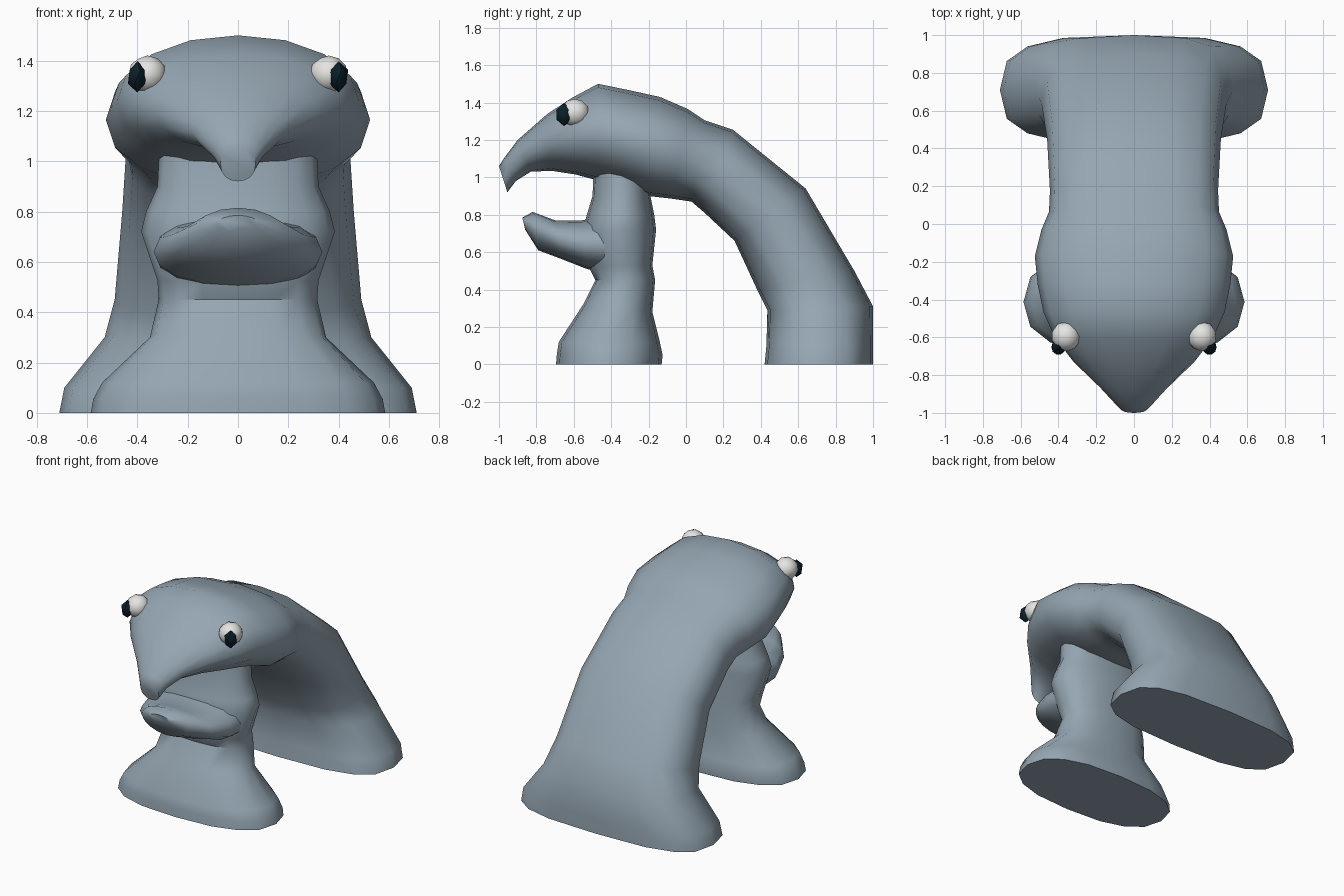
import bpy, bmesh, math
from mathutils import Vector


def material(name, rgb):
    m = bpy.data.materials.new(name)
    m.diffuse_color = (*rgb, 1)
    return m


SKIN = material("blue_grey", (0.30, 0.38, 0.445))
WHITE = material("eye_white", (0.78, 0.78, 0.77))
DARK = material("dark_teal", (0.003, 0.014, 0.022))


def finish(bm, name, mat, angle):
    bmesh.ops.recalc_face_normals(bm, faces=bm.faces)
    me = bpy.data.meshes.new(name)
    bm.to_mesh(me)
    bm.free()
    me.materials.append(mat)
    ob = bpy.data.objects.new(name, me)
    bpy.context.collection.objects.link(ob)
    bpy.ops.object.select_all(action='DESELECT')
    bpy.context.view_layer.objects.active = ob
    ob.select_set(True)
    bpy.ops.object.shade_smooth_by_angle(angle=math.radians(angle))
    return ob


def loft(name, sections, segs=16):
    """Each section: (outer y, z), (inner y, z), half width, roundness power."""
    bm = bmesh.new()
    rings = []
    for (ya, za), (yb, zb), w, n in sections:
        ring = []
        for i in range(segs):
            a = 2 * math.pi * i / segs
            c, s = math.cos(a), math.sin(a)
            x = w * math.copysign(abs(c) ** (2 / n), c)
            t = 0.5 + 0.5 * math.copysign(abs(s) ** (2 / n), s)
            ring.append(bm.verts.new((x, yb + (ya - yb) * t, zb + (za - zb) * t)))
        rings.append(ring)
    for r, q in zip(rings, rings[1:]):
        for i in range(segs):
            j = (i + 1) % segs
            bm.faces.new((r[i], r[j], q[j], q[i]))
    bm.faces.new(rings[0])
    bm.faces.new(rings[-1])
    return finish(bm, name, SKIN, 50)


# Upper beak, head and back, arching down to the wide rear foot
loft("head_and_back", [
    ((-1.00, 1.06), (-0.955, 0.92), 0.07, 2.2),
    ((-0.975, 1.10), (-0.91, 0.98), 0.105, 2),
    ((-0.90, 1.20), (-0.83, 1.03), 0.18, 2),
    ((-0.74, 1.34), (-0.72, 1.035), 0.32, 2),
    ((-0.61, 1.425), (-0.59, 1.015), 0.42, 2.1),
    ((-0.47, 1.50), (-0.46, 0.98), 0.48, 2.05),
    ((-0.30, 1.465), (-0.34, 0.95), 0.51, 2.1),
    ((-0.14, 1.43), (-0.20, 0.90), 0.525, 2.2),
    ((0.01, 1.365), (-0.07, 0.885), 0.49, 2.3),
    ((0.10, 1.305), (0.03, 0.87), 0.45, 2.5),
    ((0.25, 1.255), (0.10, 0.81), 0.445, 2.6),
    ((0.64, 0.94), (0.26, 0.66), 0.46, 2.6),
    ((0.90, 0.50), (0.38, 0.40), 0.49, 2.7),
    ((1.00, 0.31), (0.435, 0.29), 0.53, 2.8),
    ((1.00, 0.10), (0.43, 0.10), 0.69, 3),
    ((1.00, 0.00), (0.42, 0.00), 0.71, 3),
])

# Front pillar with flared foot
loft("neck_pillar", [
    ((-0.13, 0.00), (-0.695, 0.00), 0.585, 2.5),
    ((-0.125, 0.05), (-0.69, 0.06), 0.575, 2.5),
    ((-0.14, 0.12), (-0.68, 0.12), 0.54, 2.5),
    ((-0.18, 0.28), (-0.55, 0.32), 0.35, 2.4),
    ((-0.165, 0.45), (-0.485, 0.45), 0.315, 2.4),
    ((-0.18, 0.53), (-0.52, 0.52), 0.32, 2.4),
    ((-0.16, 0.72), (-0.55, 0.72), 0.385, 2.2),
    ((-0.17, 0.80), (-0.53, 0.80), 0.365, 2.2),
    ((-0.19, 0.90), (-0.50, 0.90), 0.32, 2.4),
    ((-0.20, 1.10), (-0.49, 1.10), 0.31, 2.4),
])

# Lower beak, pointing slightly upward
loft("lower_beak", [
    ((-0.38, 0.80), (-0.38, 0.48), 0.33, 2.2),
    ((-0.56, 0.77), (-0.53, 0.51), 0.335, 2.2),
    ((-0.70, 0.77), (-0.67, 0.565), 0.28, 2.1),
    ((-0.82, 0.815), (-0.79, 0.61), 0.18, 2),
    ((-0.875, 0.785), (-0.86, 0.72), 0.08, 2),
])


# Faceted eyes on each side of the head
def ball(name, centre, size, mat, subdiv):
    bm = bmesh.new()
    bmesh.ops.create_icosphere(bm, subdivisions=subdiv, radius=1)
    for v in bm.verts:
        v.co = Vector(centre) + Vector(a * b for a, b in zip(v.co, size))
    finish(bm, name, mat, 40)


for side, sx in (("left", -1), ("right", 1)):
    ball(side + "_eye", (sx * 0.36, -0.595, 1.345), (0.077, 0.08, 0.075), WHITE, 2)
    ball(side + "_pupil", (sx * 0.40, -0.652, 1.335), (0.042, 0.046, 0.062), DARK, 1)
